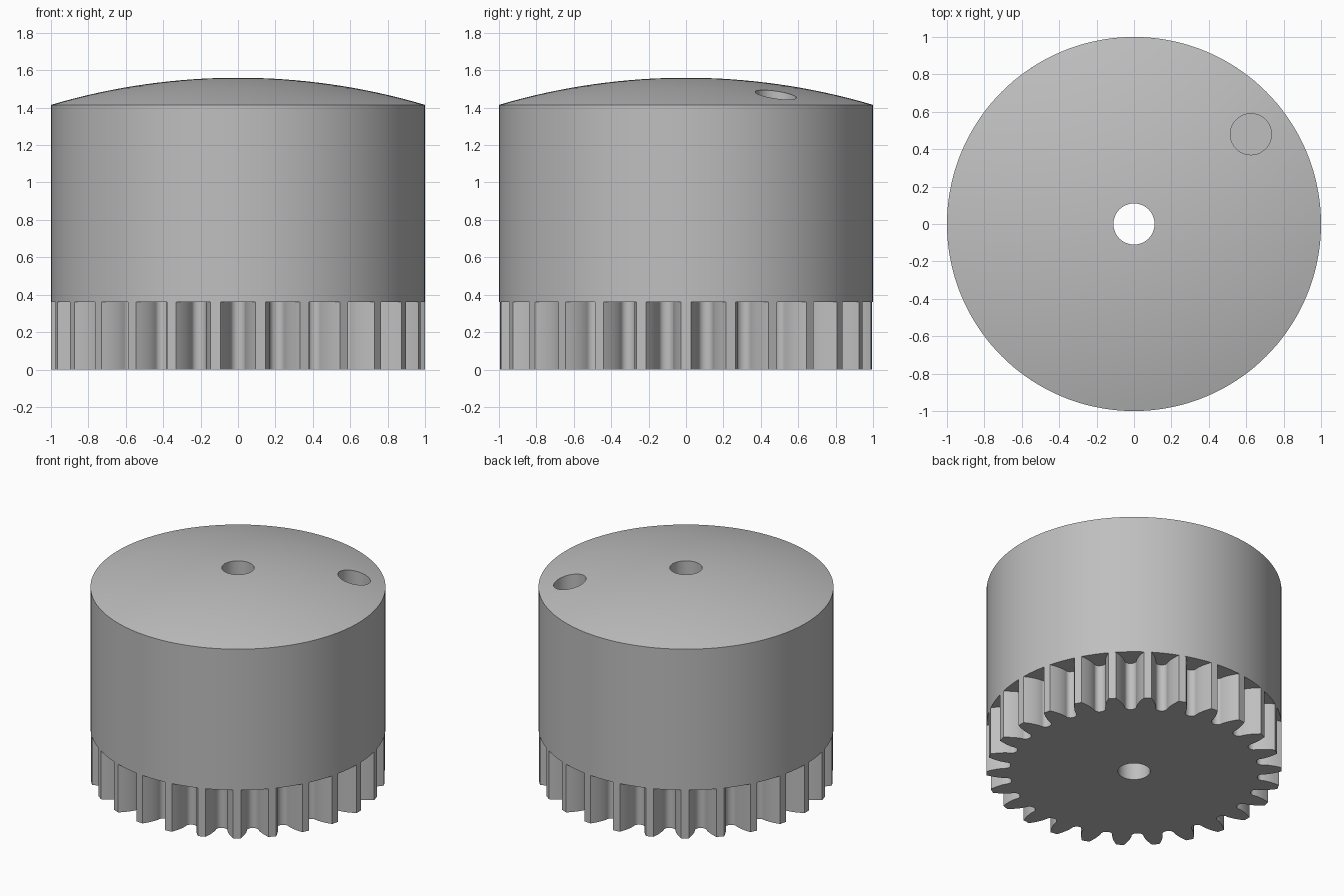
import bpy, bmesh
from math import sin, cos, tan, acos, sqrt, pi, radians

if "Cube" in bpy.data.objects:
    bpy.data.objects.remove(bpy.data.objects["Cube"])

grey = bpy.data.materials.new("plain grey")
grey.use_nodes = True
grey.diffuse_color = (0.52, 0.52, 0.52, 1)
grey.node_tree.nodes["Principled BSDF"].inputs["Base Color"].default_value = grey.diffuse_color

TEETH, GEAR_TOP, RIM, TOP = 26, 0.36, 1.415, 1.56
BORE = 0.11


def add_object(name, bm):
    bmesh.ops.recalc_face_normals(bm, faces=bm.faces)
    mesh = bpy.data.meshes.new(name)
    bm.to_mesh(mesh)
    bm.free()
    mesh.materials.append(grey)
    obj = bpy.data.objects.new(name, mesh)
    bpy.context.collection.objects.link(obj)
    return obj


def select(obj):
    bpy.ops.object.select_all(action='DESELECT')
    obj.select_set(True)
    bpy.context.view_layer.objects.active = obj


def lathe(name, profile, steps=144):
    bm = bmesh.new()
    verts = [bm.verts.new((r, 0, z)) for r, z in profile]
    edges = [bm.edges.new(pair) for pair in zip(verts, verts[1:])]
    bmesh.ops.spin(bm, geom=verts + edges, cent=(0, 0, 0), axis=(0, 0, 1),
                   angle=2 * pi, steps=steps)
    bmesh.ops.remove_doubles(bm, verts=bm.verts, dist=1e-5)
    return add_object(name, bm)


def drill(obj, x, y, bottom, top):
    bpy.ops.mesh.primitive_cylinder_add(vertices=64, radius=BORE, depth=top - bottom,
                                        location=(x, y, (top + bottom) / 2))
    cutter = bpy.context.object
    cutter.name = "hole_cutter"
    cutter.hide_render = True
    cutter.data.materials.append(grey)
    mod = obj.modifiers.new("hole", 'BOOLEAN')
    mod.operation, mod.solver, mod.object = 'DIFFERENCE', 'EXACT', cutter
    select(obj)
    bpy.ops.object.modifier_apply(modifier=mod.name)
    bpy.data.objects.remove(cutter)


def finish(obj):
    select(obj)
    bpy.ops.object.shade_smooth_by_angle(angle=radians(30))


# Knob body: cylinder with a shallow spherical crown
sag = TOP - RIM
crown_r = (1 + sag * sag) / (2 * sag)
crown = [(r / 16, TOP - crown_r + sqrt(crown_r ** 2 - (r / 16) ** 2)) for r in range(16, -1, -1)]
body = lathe("knob_body", [(0, GEAR_TOP), (1, GEAR_TOP)] + crown)
drill(body, 0, 0, -0.5, 2)          # centre bore
drill(body, 0.625, 0.48, 1.0, 2)    # blind finger hole
finish(body)

# Gear: involute teeth with rounded roots
pitch_r = TEETH / (TEETH + 2)
base_r = pitch_r * cos(radians(20))
root_r = pitch_r - 2.5 / (TEETH + 2)


def involute(angle):
    return tan(angle) - angle


def half_tooth(r):
    return pi / (2 * TEETH) + involute(radians(20)) - involute(acos(base_r / r))


def polar(r, a):
    return r * cos(a), r * sin(a)


radii = [base_r + 0.003 + (1 - base_r - 0.003) * i / 8 for i in range(9)]
gap_half = pi / TEETH - half_tooth(radii[0])
root_half = radii[0] * sin(gap_half)
root_centre = radii[0] * cos(gap_half)
root_depth = root_centre - root_r

outline = []
for tooth in range(TEETH):
    mid = tooth * 2 * pi / TEETH
    outline += [polar(r, mid - half_tooth(r)) for r in radii]
    outline += [polar(r, mid + half_tooth(r)) for r in reversed(radii)]
    gap = mid + pi / TEETH
    for i in range(1, 12):
        t = pi * i / 12
        u, v = root_centre - root_depth * sin(t), -root_half * cos(t)
        outline.append((u * cos(gap) - v * sin(gap), u * sin(gap) + v * cos(gap)))

bm = bmesh.new()
base = bm.faces.new([bm.verts.new((x, y, 0)) for x, y in outline])
result = bmesh.ops.extrude_face_region(bm, geom=[base], use_keep_orig=True)
raised = [g for g in result["geom"] if isinstance(g, bmesh.types.BMVert)]
bmesh.ops.translate(bm, verts=raised, vec=(0, 0, GEAR_TOP))
gear = add_object("gear_ring", bm)
drill(gear, 0, 0, -0.5, 2)
finish(gear)
